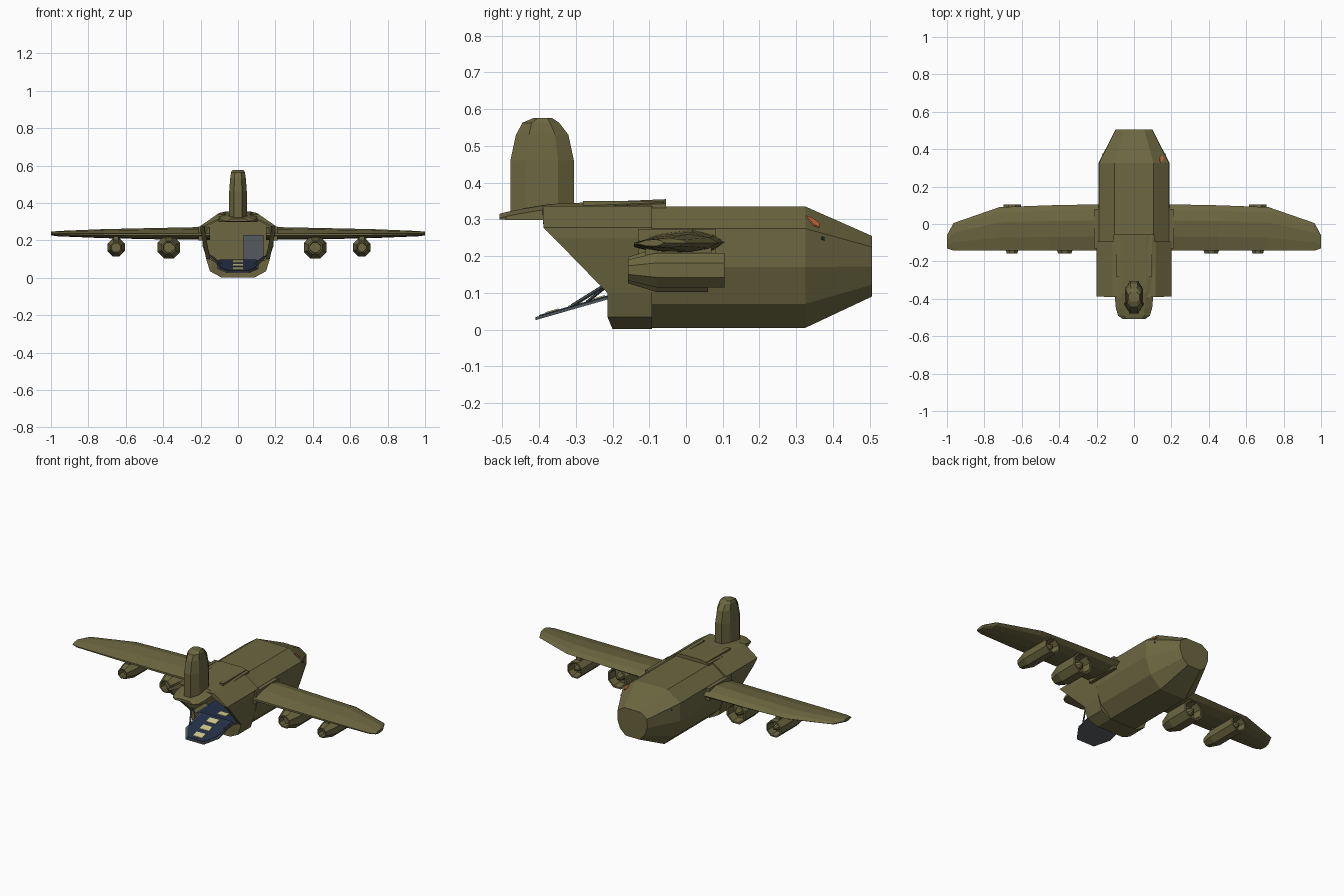
import bpy, bmesh, math
from mathutils import Vector

if "Cube" in bpy.data.objects:
    bpy.data.objects.remove(bpy.data.objects["Cube"])


def material(name, rgb):
    m = bpy.data.materials.new(name)
    m.diffuse_color = (*rgb, 1)
    m.use_nodes = True
    m.node_tree.nodes["Principled BSDF"].inputs["Base Color"].default_value = m.diffuse_color
    return m


OLIVE = material("olive", (0.15, 0.135, 0.052))
NAVY = material("navy", (0.018, 0.03, 0.065))
YELLOW = material("pale yellow", (0.62, 0.57, 0.26))
GREY = material("steel grey", (0.085, 0.1, 0.11))
ORANGE = material("orange", (0.65, 0.17, 0.05))


def finish(bm, name, *mats):
    bmesh.ops.recalc_face_normals(bm, faces=bm.faces)
    me = bpy.data.meshes.new(name)
    bm.to_mesh(me)
    bm.free()
    for m in mats:
        me.materials.append(m)
    ob = bpy.data.objects.new(name, me)
    bpy.context.collection.objects.link(ob)
    return ob


def loft(name, rings, *mats, caps=(True, True), closed=False, rule=None):
    bm = bmesh.new()
    vs = [[bm.verts.new(p) for p in r] for r in rings]
    n = len(vs[0])
    pairs = list(zip(vs, vs[1:])) + ([(vs[-1], vs[0])] if closed else [])
    for a, b in pairs:
        for i in range(n):
            j = (i + 1) % n
            bm.faces.new((a[i], a[j], b[j], b[i]))
    if not closed:
        if caps[0]:
            bm.faces.new(vs[0])
        if caps[1]:
            bm.faces.new(vs[-1][::-1])
    bm.normal_update()
    if rule:
        for f in bm.faces:
            f.material_index = rule(f)
    return finish(bm, name, *mats)


def box(name, x0, x1, y0, y1, z0, z1, mat):
    ring = lambda z: [(x0, y0, z), (x1, y0, z), (x1, y1, z), (x0, y1, z)]
    return loft(name, [ring(z0), ring(z1)], mat)


def rod(name, a, b, r, mat, sides=6):
    a, b = Vector(a), Vector(b)
    d = (b - a).normalized()
    u = d.orthogonal().normalized()
    v = d.cross(u)
    ang = [2 * math.pi * i / sides for i in range(sides)]
    ring = lambda c: [c + r * (u * math.cos(t) + v * math.sin(t)) for t in ang]
    return loft(name, [ring(a), ring(b)], mat)


def mirror_ring(half):
    return half + [(-x, y, z) for x, y, z in reversed(half)]


def inner(half):
    # cargo bay section: narrower, with a flat floor and roof
    return [(x * 0.88, y, min(max(z, 0.09), 0.315)) for x, y, z in half]


# fuselage with tapered nose and hollow cargo bay
HULL = [(0.085, 0.005), (0.155, 0.07), (0.19, 0.17), (0.188, 0.275), (0.105, 0.335)]
main = lambda y: [(x, y, z) for x, z in HULL]
nose = [(x * 0.52, 0.506, 0.09 + (z - 0.005) * 0.5) for x, z in HULL]
is_floor = lambda f: int(abs(f.calc_center_median().z - 0.09) < 0.004 and abs(f.normal.z) > 0.9)
loft("fuselage", [mirror_ring(r) for r in (nose, main(0.325), main(-0.095),
     inner(main(-0.095)), inner(main(0.3)))], OLIVE, NAVY, rule=is_floor)

# rear fuselage shell with slanted opening
REAR = [(0.09, -0.2, 0.002), (0.15, -0.214, 0.035), (0.17, -0.214, 0.1),
        (0.2, -0.36, 0.25), (0.2, -0.388, 0.278), (0.115, -0.39, 0.337)]
front = [(x, -0.093, z) for x, y, z in REAR]
loft("rear_fuselage", [mirror_ring(r) for r in (front, REAR, inner(REAR), inner(front))],
     OLIVE, NAVY, closed=True, rule=is_floor)

# cargo bay fittings
box("bay_panel", 0.03, 0.135, 0.0, 0.06, 0.09, 0.23, GREY)
for i in range(4):
    box("floor_stripe", -0.03, 0.03, -0.16 + i * 0.08, -0.12 + i * 0.08, 0.09, 0.094, YELLOW)

# roof fairing leading to the tail plate
def slab(y, w, z0, z1):
    return [(-w, y, z0), (w, y, z0), (w, y, z1 - 0.012), (w * 0.6, y, z1),
            (-w * 0.6, y, z1), (-w, y, z1 - 0.012)]


loft("roof_fairing", [slab(-0.055, 0.11, 0.318, 0.355), slab(-0.37, 0.11, 0.305, 0.342)], OLIVE)
loft("tail_plate", [slab(-0.365, 0.105, 0.298, 0.342), slab(-0.45, 0.097, 0.298, 0.328),
                    slab(-0.49, 0.085, 0.299, 0.32), slab(-0.508, 0.06, 0.3, 0.315)], OLIVE)
for s in (-1, 1):
    box("fairing_rail", s * 0.085 - 0.012, s * 0.085 + 0.012, -0.28, -0.06, 0.325, 0.35, OLIVE)


# tail fin
def fin_ring(z, y0, y1, w):
    d = (y1 - y0) * 0.25
    return [(w * .45, y0, z), (w, y0 + d, z), (w, y1 - d, z), (w * .45, y1, z),
            (-w * .45, y1, z), (-w, y1 - d, z), (-w, y0 + d, z), (-w * .45, y0, z)]


loft("tail_fin", [fin_ring(*p) for p in (
    (0.305, -0.478, -0.305, 0.05), (0.46, -0.478, -0.305, 0.047), (0.53, -0.463, -0.32, 0.042),
    (0.563, -0.445, -0.345, 0.037), (0.576, -0.415, -0.365, 0.03))], OLIVE)


# wings
def wing_ring(x, lead, trail, low, high):
    c, h = lead - trail, high - low
    sec = [(0, .5), (.12, .2), (.35, 0), (.7, .05), (1, .32), (1, .5), (.7, .85), (.35, 1), (.12, .8)]
    return [(x, lead - c * a, low + h * b) for a, b in sec]


STATIONS = ((0.15, 0.106, -0.142, 0.203, 0.272), (0.45, 0.1, -0.142, 0.206, 0.266),
            (0.72, 0.09, -0.142, 0.212, 0.26), (0.965, 0.005, -0.142, 0.222, 0.25),
            (1.0, -0.06, -0.13, 0.227, 0.246))
for s, side in ((1, "right"), (-1, "left")):
    loft(side + "_wing", [wing_ring(s * x, *p) for x, *p in STATIONS], OLIVE)
    # wing root fairing
    box(side + "_wing_root", min(s * .17, s * .21), max(s * .17, s * .21),
        -0.13, 0.08, 0.2, 0.274, OLIVE)


# engines: hollow intake, spinner and pylon
def engine(x, z, y_front, r):
    def ring(y, k):
        return [(x + k * math.cos(math.pi * (i + .5) / 4) * 1.06, y,
                 z + k * math.sin(math.pi * (i + .5) / 4) * 1.06) for i in range(8)]
    loft("engine", [ring(y_front - 0.05, r * .75), ring(y_front, r * .84), ring(y_front, r),
                    ring(-0.08, r), ring(-0.158, r * .6), ring(-0.158, r * .48),
                    ring(-0.12, r * .45)], OLIVE)
    loft("spinner", [ring(y_front - 0.055, r * .42), ring(y_front - 0.02, r * .32),
                     ring(y_front, r * .08)], OLIVE)
    box("pylon", x - 0.014, x + 0.014, -0.11, min(y_front - 0.01, 0.07), z + r * .8, 0.235, OLIVE)


for x in (-0.652, 0.662):
    engine(x, 0.162, 0.105, 0.048)
for x in (-0.37, 0.413):
    engine(x, 0.162, 0.06, 0.061)


# loading ramp in its own sloping plane: x across, t from hinge to tip
def ramp_plate(name, outline, h0, h1, mat):
    at = lambda h: [(x, -0.2 - 0.209 * t, 0.094 - 0.06 * t + h) for x, t in outline]
    return loft(name, [at(h0), at(h1)], mat)


ramp_plate("ramp", [(-.11, 0), (.11, 0), (.11, .65), (.06, 1), (-.06, 1), (-.11, .65)], -0.008, 0, GREY)
ramp_plate("ramp_deck", [(-.1, 0), (.1, 0), (.1, .62), (.055, .96), (-.055, .96), (-.1, .62)], 0, 0.003, NAVY)
for i in range(3):
    t = 0.1 + i * 0.3
    ramp_plate("ramp_stripe", [(-.03, t), (.03, t), (.03, t + .17), (-.03, t + .17)], 0.003, 0.006, YELLOW)
for s in (-1, 1):
    rod("ramp_strut", (s * .1, -0.31, 0.065), (s * .15, -0.225, 0.118), 0.005, GREY)
    rod("ramp_brace", (s * .09, -0.27, 0.075), (s * .14, -0.22, 0.115), 0.004, GREY)


# small nose markings laid on the tapered faces
def nose_plate(name, level, side, corners, mat):
    a, b = main(0.325)[level:level + 2]
    c, d = nose[level:level + 2]
    a, b, c, d = map(Vector, (a, b, c, d))
    n = (b - a).cross(c - a).normalized()
    if n.x < 0:
        n = -n
    pts = [a.lerp(c, t).lerp(b.lerp(d, t), u) for u, t in corners]
    flip = lambda p: (p.x * side, p.y, p.z)
    loft(name, [[flip(p - n * 0.003) for p in pts], [flip(p + n * 0.004) for p in pts]], mat)


nose_plate("orange_marker", 3, 1, [(.25, .12), (.22, .2), (.42, .2), (.55, .1), (.55, 0.0)], ORANGE)
for s in (1, -1):
    nose_plate("nose_port", 2, s, [(.8, .24), (.8, .28), (.9, .28), (.9, .24)], NAVY)
